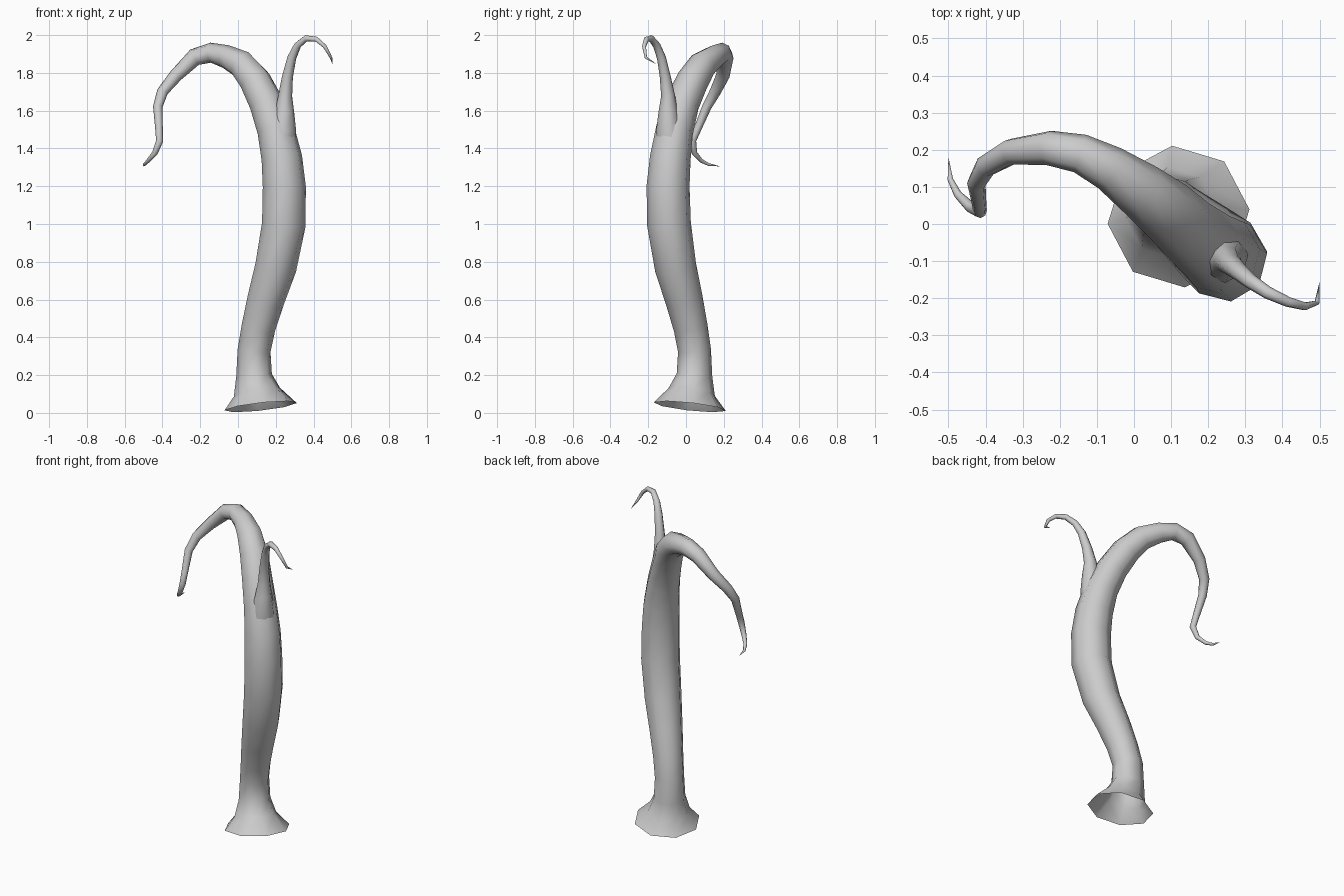
import bpy, bmesh, math
from mathutils import Vector

SIDES = 8

cube = bpy.data.objects.get("Cube")
if cube:
    bpy.data.objects.remove(cube, do_unlink=True)

grey = bpy.data.materials.new("plain_grey")
grey.use_nodes = True
colour = (0.6, 0.6, 0.6, 1)
grey.diffuse_color = colour
grey.node_tree.nodes["Principled BSDF"].inputs["Base Color"].default_value = colour


def tapered_tube(name, path, start_normal=None):
    """Sweep a ring along (x, y, z, radius) stations, closing at a pointed tip."""
    points = [Vector(p[:3]) for p in path]
    bm = bmesh.new()
    side = Vector((1, 0.09, 0))
    rings = []
    for i, (point, station) in enumerate(zip(points[:-1], path)):
        ahead = (points[i + 1] - point).normalized()
        behind = (point - points[i - 1]).normalized() if i else ahead
        tangent = (ahead + behind).normalized()
        if i == 0 and start_normal:
            tangent = Vector(start_normal).normalized()
        # carry the previous ring's direction along so the tube does not twist
        side = (side - tangent * side.dot(tangent)).normalized()
        up = tangent.cross(side)
        ring = []
        for k in range(SIDES):
            a = math.tau * k / SIDES
            offset = side * math.cos(a) + up * math.sin(a)
            ring.append(bm.verts.new(point + offset * station[3]))
        rings.append(ring)
    for low, high in zip(rings, rings[1:]):
        for k in range(SIDES):
            n = (k + 1) % SIDES
            bm.faces.new((low[k], low[n], high[n], high[k]))
    tip = bm.verts.new(points[-1])
    for k in range(SIDES):
        bm.faces.new((rings[-1][k], rings[-1][(k + 1) % SIDES], tip))
    mesh = bpy.data.meshes.new(name)
    bm.to_mesh(mesh)
    bm.free()
    mesh.shade_smooth()
    mesh.materials.append(grey)
    obj = bpy.data.objects.new(name, mesh)
    bpy.context.collection.objects.link(obj)
    return obj


# Flared, open-bottomed trunk that arches over into a long curling arm
tapered_tube("trunk_and_long_arm", [
    (.12, .02, .033, .193), (.1, .03, .11, .125), (.085, .045, .2, .095),
    (.085, .045, .33, .088), (.108, .025, .45, .091), (.148, -.01, .6, .1),
    (.2, -.055, .77, .111), (.243, -.09, 1, .117), (.245, -.095, 1.2, .115),
    (.232, -.083, 1.35, .109), (.2, -.06, 1.5, .1), (.15, -.02, 1.64, .092),
    (.09, .035, 1.76, .086), (.02, .09, 1.845, .076), (-.065, .15, 1.887, .062),
    (-.145, .19, 1.907, .053), (-.23, .205, 1.883, .047), (-.33, .195, 1.785, .036),
    (-.4, .155, 1.7, .03), (-.425, .11, 1.62, .025), (-.418, .06, 1.5, .02),
    (-.415, .035, 1.44, .019), (-.44, .045, 1.375, .015), (-.475, .08, 1.335, .011),
    (-.495, .12, 1.315, .008), (-.5, .18, 1.305, 0)], (-.11, .11, 1))

# Thin side branch with a hooked tip, rooted inside the trunk
tapered_tube("short_branch", [
    (.225, -.08, 1.42, .08), (.24, -.09, 1.5, .069), (.247, -.095, 1.6, .05),
    (.25, -.095, 1.68, .037), (.262, -.11, 1.78, .029), (.285, -.13, 1.88, .024),
    (.315, -.155, 1.945, .02), (.36, -.185, 1.983, .017), (.415, -.21, 1.978, .014),
    (.46, -.222, 1.94, .011), (.493, -.212, 1.88, .007), (.5, -.155, 1.845, 0)])
